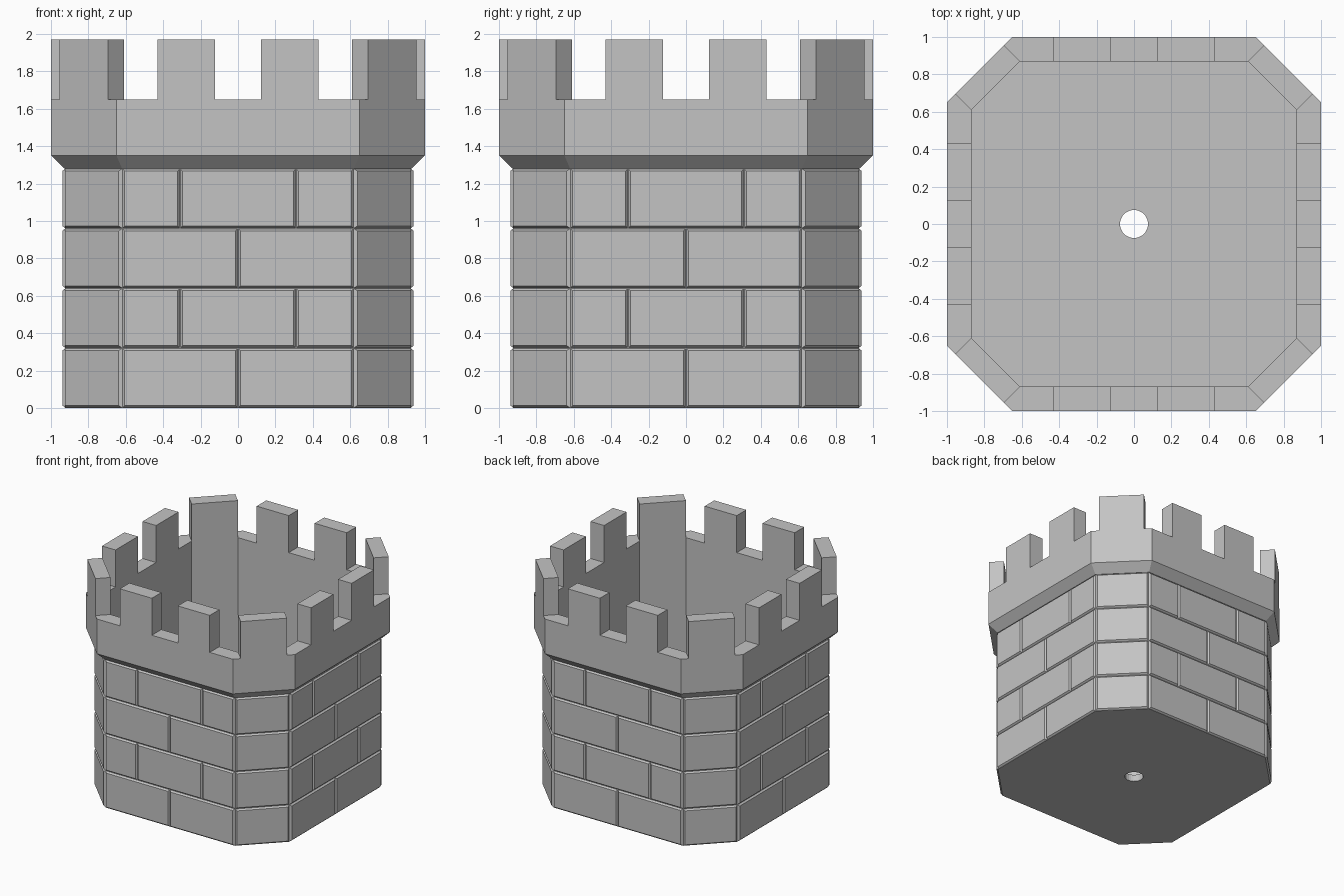
import bpy
import bmesh
from math import cos, sin, radians
from mathutils import Matrix, Vector

default = bpy.data.objects.get("Cube")
if default:
    bpy.data.objects.remove(default)

stone = bpy.data.materials.new("grey stone")
stone.use_nodes = True
GREY = (0.55, 0.55, 0.55, 1)
stone.diffuse_color = GREY
stone.node_tree.nodes["Principled BSDF"].inputs["Base Color"].default_value = GREY

CORE, CORE_CORNER = 0.925, 0.619      # wall surface behind the bricks
RIM, RIM_CORNER = 1.0, 0.65           # parapet outside
INNER, INNER_CORNER = 0.87, 0.61      # chamber inside
FLOOR, WALL_TOP, FLARE_TOP, SILL, TOP = 0.06, 1.28, 1.35, 1.65, 1.97
HOLE_RADIUS, ROWS = 0.075, 4


def make_object(name, bm, fix_normals=False):
    if fix_normals:
        bmesh.ops.recalc_face_normals(bm, faces=bm.faces[:])
    mesh = bpy.data.meshes.new(name)
    bm.to_mesh(mesh)
    bm.free()
    mesh.materials.append(stone)
    obj = bpy.data.objects.new(name, mesh)
    bpy.context.scene.collection.objects.link(obj)
    return obj


def octagon(bm, half, corner, z):
    """Counter-clockwise ring with chamfered corners, starting on the +x side."""
    ring = []
    for k in range(4):
        turn = Matrix.Rotation(radians(90 * k), 3, "Z")
        ring += [bm.verts.new(turn @ Vector((half, y, z))) for y in (-corner, corner)]
    return ring


def circle(bm, radius, z, count=24):
    step = radians(360 / count)
    start = radians(-22.5)
    return [bm.verts.new((radius * cos(start + i * step), radius * sin(start + i * step), z))
            for i in range(count)]


def bridge(bm, a, b):
    """Join two rings; the second may have a multiple of the first's points."""
    n, m = len(a), len(b)
    k = m // n
    for i in range(n):
        arc = [b[(i * k + j) % m] for j in range(k, -1, -1)]
        bm.faces.new([a[i], a[(i + 1) % n]] + arc)


# Tower shell: wall, flare, parapet, hollow chamber and floor with a drain hole
bm = bmesh.new()
rings = [octagon(bm, *r) for r in (
    (CORE, CORE_CORNER, 0),
    (CORE, CORE_CORNER, WALL_TOP),
    (0.93, 0.62, WALL_TOP),
    (RIM, RIM_CORNER, FLARE_TOP),
    (RIM, RIM_CORNER, SILL),
    (INNER, INNER_CORNER, SILL),
    (INNER, INNER_CORNER, FLOOR))]
hole_top, hole_bottom = circle(bm, HOLE_RADIUS, FLOOR), circle(bm, HOLE_RADIUS, 0)
for a, b in zip(rings, rings[1:]):
    bridge(bm, a, b)
bridge(bm, rings[-1], hole_top)
bridge(bm, hole_top, hole_bottom)
bridge(bm, rings[0], hole_bottom)
make_object("tower_shell", bm, True)


# Bricks: raised panels with chamfered borders, built on the front plane
def add_brick(bm, frame, u0, u1, z0, z1, bevel=0.011, depth=0.014):
    def rect(inset, out):
        return [bm.verts.new(frame @ Vector((u, -out, z))) for u, z in (
            (u0 + inset, z0 + inset), (u1 - inset, z0 + inset),
            (u1 - inset, z1 - inset), (u0 + inset, z1 - inset))]
    base, face = rect(0, 0), rect(bevel, depth)
    bm.faces.new(face)
    bridge(bm, base, face)


def brick_wall(name, angle, distance, half_width, layouts):
    bm = bmesh.new()
    frame = Matrix.Rotation(radians(angle), 4, "Z") @ Matrix.Translation((0, -distance, 0))
    height, gap = WALL_TOP / ROWS, 0.002
    for row in range(ROWS):
        joints = [-half_width, *layouts[row % 2], half_width]
        for u0, u1 in zip(joints, joints[1:]):
            add_brick(bm, frame, u0 + gap, u1 - gap,
                      row * height + gap, (row + 1) * height - gap)
    make_object(name, bm)


diagonal_distance = (CORE + CORE_CORNER) / 2 ** 0.5
diagonal_half = (CORE - CORE_CORNER) / 2 ** 0.5
for k, (side, corner) in enumerate(zip(
        ("front", "left", "back", "right"),
        ("front_left", "back_left", "back_right", "front_right"))):
    brick_wall(side + "_bricks", 90 * k, CORE, CORE_CORNER, ([0], [-0.31, 0.31]))
    brick_wall(corner + "_bricks", 90 * k + 45, diagonal_distance, diagonal_half, ([], []))


# Battlements: two merlons on each side and one on each corner
def merlon(name, angle, half_width, center, outer, inner):
    bm = bmesh.new()
    frame = Matrix.Rotation(radians(angle), 4, "Z")
    outline = [(center - half_width, -outer), (center + half_width, -outer),
               (center + half_width, -inner), (center - half_width, -inner)]
    low, high = ([bm.verts.new(frame @ Vector((x, y, z))) for x, y in outline]
                 for z in (SILL, TOP))
    bridge(bm, low, high)
    bm.faces.new(high)
    make_object(name, bm)


for k, side in enumerate(("front", "left", "back", "right")):
    for center, label in ((-0.277, "a"), (0.277, "b")):
        merlon(f"{side}_merlon_{label}", 90 * k, 0.153, center, RIM, INNER)
    merlon(f"{side}_corner_merlon", 90 * k + 45, (INNER - INNER_CORNER) / 2 ** 0.5, 0,
           (RIM + RIM_CORNER) / 2 ** 0.5, (INNER + INNER_CORNER) / 2 ** 0.5)
